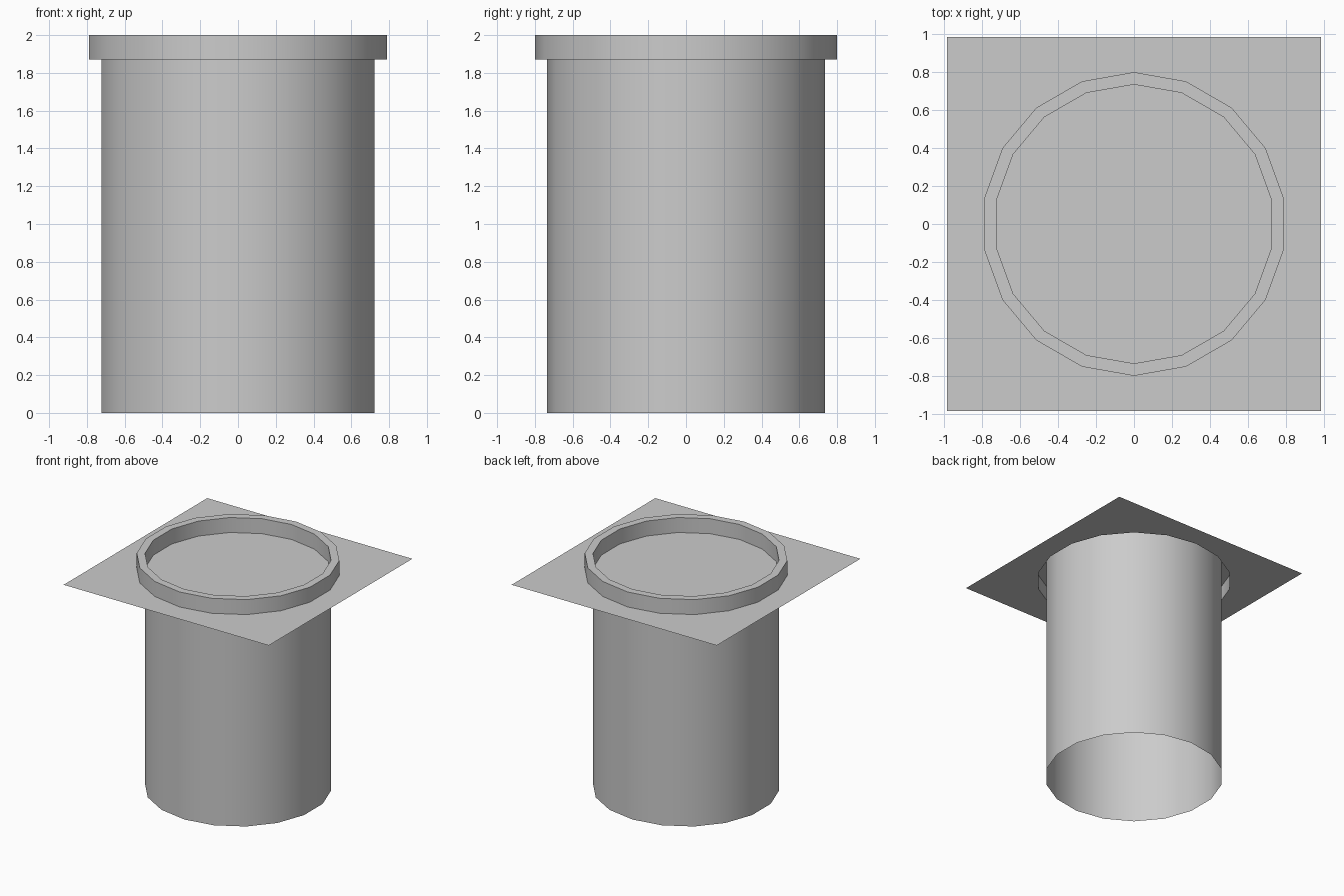
import bpy, bmesh, math

if "Cube" in bpy.data.objects:
    bpy.data.objects.remove(bpy.data.objects["Cube"])

SIDES = 18
R_IN, R_OUT = 0.735, 0.80
Z_RIM, Z_TOP = 1.87, 2.0
HALF = 0.985


def ring(bm, r, z):
    """Ring of vertices with one corner on +y."""
    step = 2 * math.pi / SIDES
    return [bm.verts.new((r * math.sin(-i * step), r * math.cos(i * step), z))
            for i in range(SIDES)]


def finish(name, bm, smooth=False):
    me = bpy.data.meshes.new(name)
    bm.to_mesh(me)
    bm.free()
    ob = bpy.data.objects.new(name, me)
    bpy.context.collection.objects.link(ob)
    if smooth:
        bpy.ops.object.select_all(action='DESELECT')
        ob.select_set(True)
        bpy.context.view_layer.objects.active = ob
        bpy.ops.object.shade_smooth_by_angle(angle=math.radians(30))
    return ob


def lathe(name, profile):
    """Open surface of revolution through (radius, z) points."""
    bm = bmesh.new()
    rings = [ring(bm, r, z) for r, z in profile]
    for a, b in zip(rings, rings[1:]):
        for i in range(SIDES):
            j = (i + 1) % SIDES
            bm.faces.new((a[i], a[j], b[j], b[i]))
    return finish(name, bm, True)


# Open shaft
lathe("shaft", [(R_IN, 0), (R_IN, Z_RIM)])

# Raised rim, hollow underneath
lathe("rim", [(R_OUT, Z_RIM), (R_OUT, Z_TOP), (R_IN, Z_TOP), (R_IN, Z_RIM)])

# Floor closing the inside of the rim
bm = bmesh.new()
bm.faces.new(ring(bm, R_IN, Z_RIM))
finish("floor", bm)

# Thin square plate with a round opening under the rim
bm = bmesh.new()
square = [bm.verts.new((x * HALF, y * HALF, Z_RIM))
          for x, y in ((-1, -1), (1, -1), (1, 1), (-1, 1))]
for loop in (square, ring(bm, R_OUT, Z_RIM)):
    for a, b in zip(loop, loop[1:] + loop[:1]):
        bm.edges.new((a, b))
bmesh.ops.triangle_fill(bm, edges=bm.edges[:], use_beauty=True, normal=(0, 0, 1))
for f in bm.faces:
    f.normal_update()
    if f.normal.z < 0:
        f.normal_flip()
finish("plate", bm)
